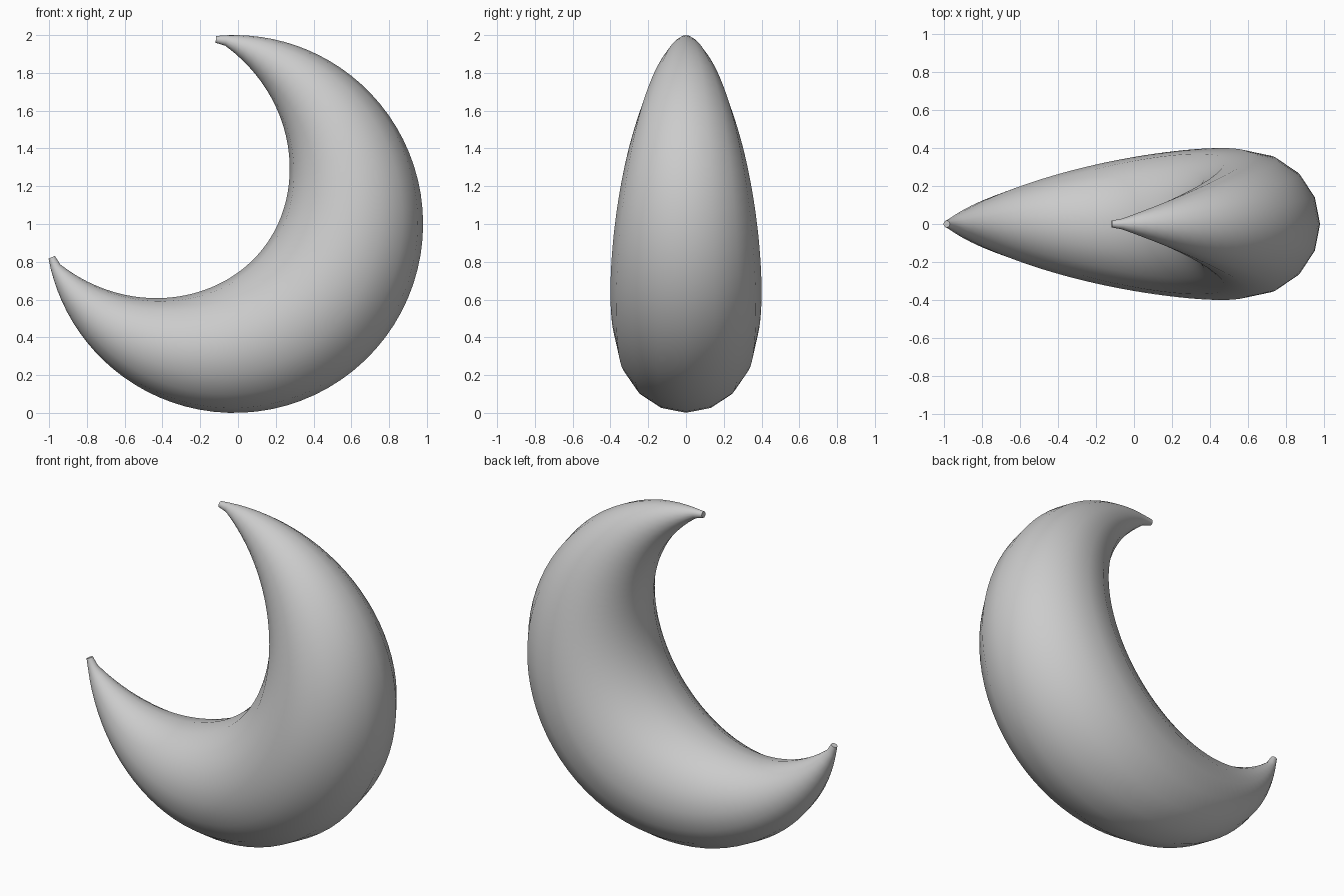
import bpy, bmesh
from math import sin, cos, pi, radians, sqrt
from mathutils import Vector

cube = bpy.data.objects.get("Cube")
if cube:
    bpy.data.objects.remove(cube, do_unlink=True)

RINGS, SIDES = 64, 16
OUTER = 1.0                          # radius of the outer edge
MIDDLE = Vector((-0.02, 0, 1.0))     # centre of the outer edge
TILT = radians(-37)                  # direction of the thickest point
SPAN = radians(120.7)                # sweep to each tip
OFFSET = 0.237                       # sweep centre, behind the middle
AXIS = Vector((cos(TILT), 0, sin(TILT)))
SWEEP_CENTRE = MIDDLE - AXIS * OFFSET


def ring(bm, angle):
    """Circular section that tapers to the tips and touches the outer edge."""
    radius = max(0.018, 0.4 * cos(0.735 * angle))
    reach = OFFSET * cos(angle) + sqrt(OUTER**2 - (OFFSET * sin(angle))**2)
    out = Vector((cos(TILT + angle), 0, sin(TILT + angle)))
    centre = SWEEP_CENTRE + out * (reach - radius)
    side = Vector((0, radius, 0))
    turns = [2 * pi * i / SIDES for i in range(SIDES)]
    return [bm.verts.new(centre + out * radius * cos(t) + side * sin(t)) for t in turns]


# Crescent body: rings swept from tip to tip
bm = bmesh.new()
rings = [ring(bm, SPAN * (2 * k / RINGS - 1)) for k in range(RINGS + 1)]
for a, b in zip(rings, rings[1:]):
    for i in range(SIDES):
        j = (i + 1) % SIDES
        bm.faces.new((a[i], a[j], b[j], b[i]))

# Flat tips
bm.faces.new(rings[0])
bm.faces.new(rings[-1])
bmesh.ops.recalc_face_normals(bm, faces=bm.faces)

mesh = bpy.data.meshes.new("crescent")
bm.to_mesh(mesh)
bm.free()
crescent = bpy.data.objects.new("crescent", mesh)
bpy.context.collection.objects.link(crescent)

# Plain light grey
grey = bpy.data.materials.new("light_grey")
grey.use_nodes = True
grey.diffuse_color = (0.6, 0.6, 0.6, 1)
grey.node_tree.nodes["Principled BSDF"].inputs["Base Color"].default_value = (0.6, 0.6, 0.6, 1)
mesh.materials.append(grey)

# Smooth body with sharp tip rims
bpy.ops.object.select_all(action='DESELECT')
crescent.select_set(True)
bpy.context.view_layer.objects.active = crescent
bpy.ops.object.shade_smooth_by_angle(angle=radians(40))
